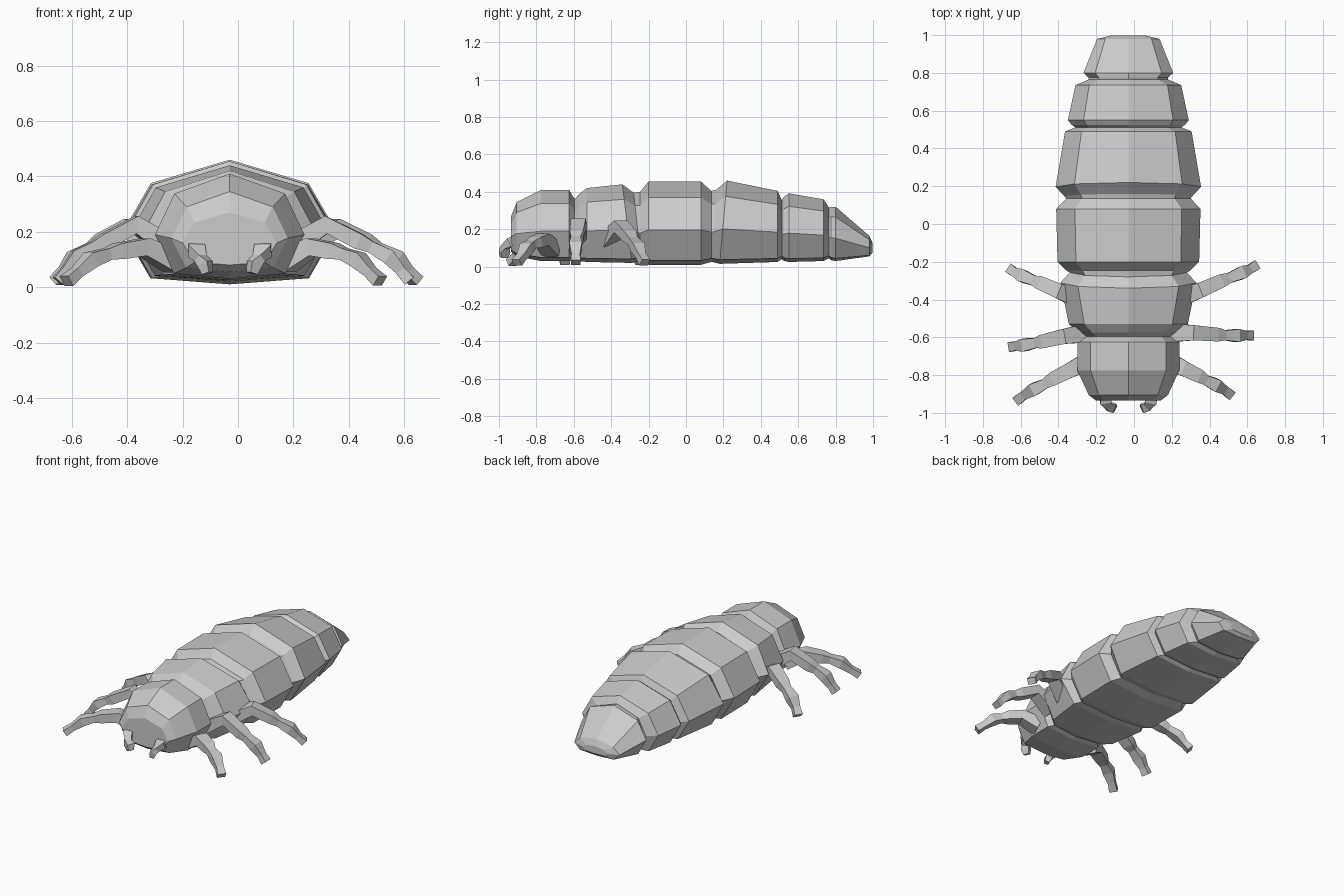
import bpy, bmesh
from mathutils import Vector

CX = -0.03  # body midline


def loft(name, rings):
    """Skin a list of closed rings and cap both ends."""
    bm = bmesh.new()
    rows = [[bm.verts.new(p) for p in r] for r in rings]
    n = len(rows[0])
    for a, b in zip(rows, rows[1:]):
        for i in range(n):
            j = (i + 1) % n
            bm.faces.new((a[i], a[j], b[j], b[i]))
    bm.faces.new(rows[0])
    bm.faces.new(rows[-1])
    bmesh.ops.recalc_face_normals(bm, faces=bm.faces)
    me = bpy.data.meshes.new(name)
    bm.to_mesh(me)
    bm.free()
    ob = bpy.data.objects.new(name, me)
    bpy.context.collection.objects.link(ob)
    return ob


def body_ring(y, hw, top, bot, tilt=0.0):
    """Eight-sided section: ridge, shoulders, sides, belly corners, belly centre."""
    half = [(0.74, 0.81), (1.0, 0.42), (0.75, 0.05)]
    sec = [(0, 1)] + half + [(0, 0)] + [(-x, z) for x, z in reversed(half)]
    return [(CX + x * hw, y + tilt * (0.5 - z), bot + z * (top - bot)) for x, z in sec]


def limb(name, path, radii):
    """Four-sided jointed limb along a path."""
    pts = [Vector(p) for p in path]
    rings = []
    for i, (p, r) in enumerate(zip(pts, radii)):
        d = (pts[min(i + 1, len(pts) - 1)] - pts[max(i - 1, 0)]).normalized()
        side = d.cross(Vector((0, 0, 1))).normalized()
        up = side.cross(d)
        rings.append([p + side * r * a + up * r * b
                      for a, b in ((1, 0.8), (-1, 0.8), (-1, -0.8), (1, -0.8))])
    return loft(name, rings)


# Segmented body: y, half width, top, bottom, lean
body = [
    # head
    (-0.935, 0.17, 0.27, 0.08, 0), (-0.905, 0.21, 0.345, 0.055, 0),
    (-0.775, 0.27, 0.41, 0.03, 0), (-0.625, 0.27, 0.41, 0.03, 0),
    (-0.595, 0.23, 0.36, 0.04, 0),
    # thorax
    (-0.575, 0.26, 0.385, 0.03, 0), (-0.53, 0.315, 0.42, 0.025, 0),
    (-0.315, 0.36, 0.44, 0.02, 0.05), (-0.26, 0.31, 0.395, 0.03, 0.04),
    # middle
    (-0.245, 0.33, 0.40, 0.02, 0), (-0.20, 0.375, 0.455, 0.01, 0),
    (0.08, 0.382, 0.455, 0.01, 0), (0.135, 0.33, 0.405, 0.025, 0),
    # wide abdomen
    (0.15, 0.34, 0.41, 0.025, -0.02), (0.20, 0.385, 0.46, 0.015, -0.04),
    (0.49, 0.335, 0.405, 0.025, 0), (0.512, 0.28, 0.355, 0.04, 0),
    # rear abdomen
    (0.525, 0.30, 0.375, 0.03, 0), (0.55, 0.32, 0.392, 0.025, 0),
    (0.735, 0.28, 0.36, 0.03, 0), (0.765, 0.21, 0.315, 0.045, 0),
    # tail
    (0.775, 0.21, 0.32, 0.035, 0), (0.80, 0.238, 0.32, 0.03, 0),
    (0.98, 0.165, 0.165, 0.055, 0), (0.998, 0.09, 0.125, 0.075, 0),
]
loft("body", [body_ring(*r) for r in body])

# Legs: hip, knee, waist, shin, ankle, foot
leg_r = (0.05, 0.04, 0.036, 0.026, 0.034, 0.023, 0.026)
legs = {
    "rear_leg": [(-0.28, -0.40, 0.14), (-0.40, -0.355, 0.215), (-0.49, -0.315, 0.165),
                 (-0.53, -0.30, 0.14), (-0.59, -0.275, 0.105), (-0.625, -0.26, 0.06),
                 (-0.655, -0.24, 0.022)],
    "middle_leg": [(-0.24, -0.575, 0.14), (-0.37, -0.595, 0.225), (-0.48, -0.62, 0.165),
                   (-0.52, -0.63, 0.145), (-0.58, -0.64, 0.11), (-0.62, -0.645, 0.06),
                   (-0.65, -0.65, 0.022)],
    "front_leg": [(-0.23, -0.72, 0.09), (-0.34, -0.775, 0.145), (-0.43, -0.82, 0.13),
                  (-0.47, -0.845, 0.12), (-0.53, -0.875, 0.10), (-0.58, -0.905, 0.055),
                  (-0.62, -0.935, 0.022)],
}
# The right-hand pose of each leg: stretch and y shift of the tip
right = {"rear_leg": (1.13, 0.02), "middle_leg": (1.07, 0.06), "front_leg": (0.88, 0.03)}
for name, path in legs.items():
    limb(name + "_left", path, leg_r)
    s, dy = right[name]
    x0, x1 = path[0][0], path[-1][0]
    other = [(-x + 2 * CX if i == 0 else -x0 + 2 * CX + (x0 - x) * s,
              y + dy * (x - x0) / (x1 - x0), z) for i, (x, y, z) in enumerate(path)]
    limb(name + "_right", other, leg_r)

# Short feelers under the face
for side, label in ((-1, "left"), (1, "right")):
    limb("feeler_" + label,
         [(CX + side * 0.12, -0.88, 0.15), (CX + side * 0.12, -0.94, 0.13),
          (CX + side * 0.105, -0.965, 0.105), (CX + side * 0.09, -0.97, 0.085),
          (CX + side * 0.08, -0.975, 0.05)],
         (0.03, 0.03, 0.02, 0.026, 0.018))
